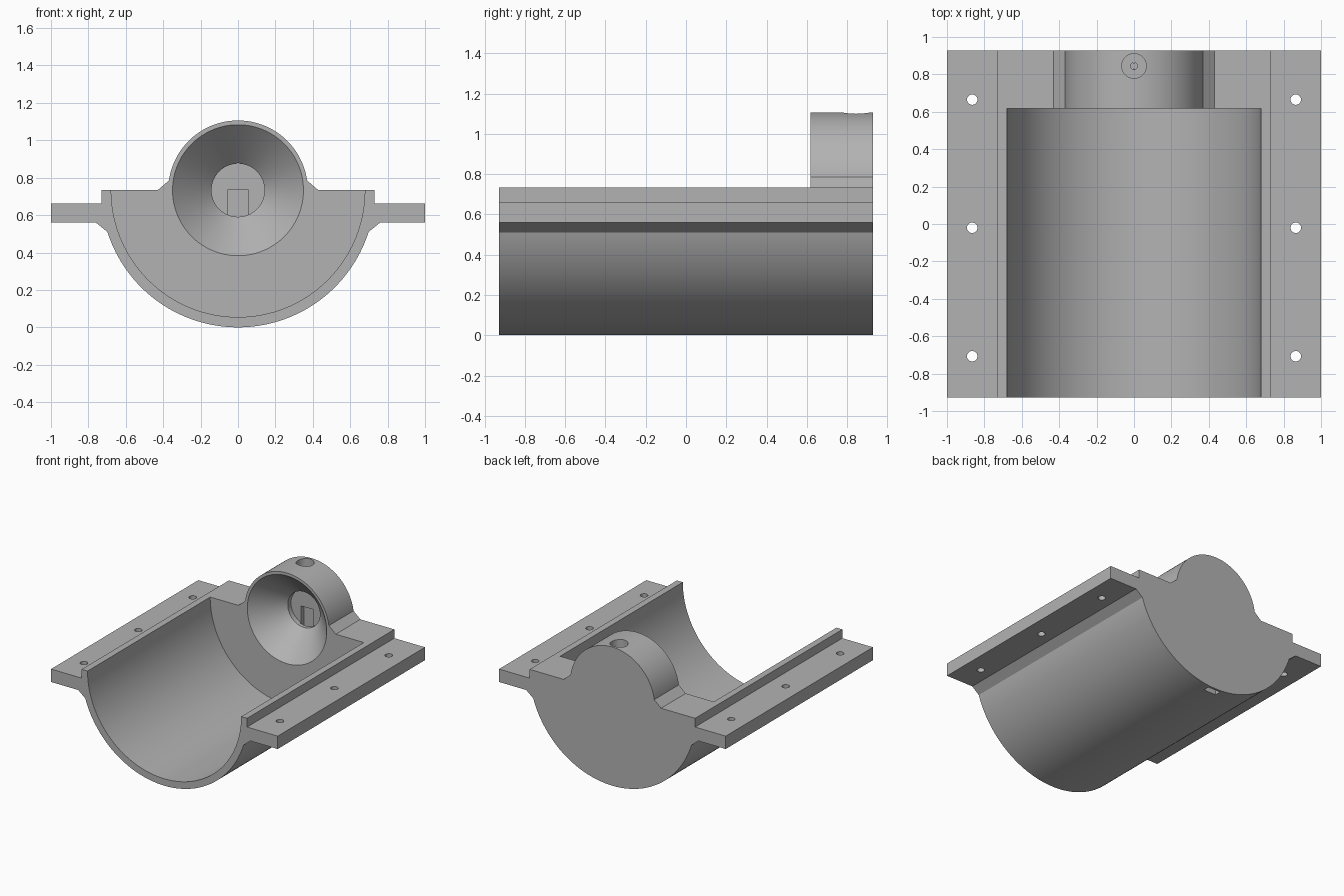
import bpy, bmesh
from math import sin, cos, radians, pi
from mathutils import Matrix, Vector

if "Cube" in bpy.data.objects:
    bpy.data.objects.remove(bpy.data.objects["Cube"])

AXIS = 0.733          # height of the cylinder axis
FRONT, WALL, BACK = -0.928, 0.618, 0.928

grey = bpy.data.materials.new("plain grey")
grey.use_nodes = True
grey.diffuse_color = (0.45, 0.45, 0.45, 1)
grey.node_tree.nodes["Principled BSDF"].inputs["Base Color"].default_value = (0.45, 0.45, 0.45, 1)


def make_object(name, bm):
    bmesh.ops.recalc_face_normals(bm, faces=bm.faces)
    mesh = bpy.data.meshes.new(name)
    bm.to_mesh(mesh)
    bm.free()
    mesh.materials.append(grey)
    obj = bpy.data.objects.new(name, mesh)
    bpy.context.collection.objects.link(obj)
    return obj


def arc(radius, start, end, steps):
    angles = [radians(start + (end - start) * i / steps) for i in range(steps + 1)]
    return [(radius * cos(a), AXIS + radius * sin(a)) for a in angles]


def extrude(name, half, y0, y1):
    """Mirror a half outline in x and extrude it along y."""
    left = [(-x, z) for x, z in reversed(half) if x > 1e-4]
    bm = bmesh.new()
    face = bm.faces.new([bm.verts.new((x, y0, z)) for x, z in half + left])
    moved = bmesh.ops.extrude_face_region(bm, geom=[face])["geom"]
    bmesh.ops.translate(bm, vec=(0, y1 - y0, 0),
                        verts=[v for v in moved if isinstance(v, bmesh.types.BMVert)])
    return make_object(name, bm)


def lathe(name, profile, matrix, sides):
    """Spin (radius, height) points about the local z axis."""
    bm = bmesh.new()
    rings = [[bm.verts.new((r * cos(2 * pi * i / sides), r * sin(2 * pi * i / sides), h))
              for i in range(sides)] for r, h in profile]
    for low, high in zip(rings, rings[1:]):
        for i in range(sides):
            j = (i + 1) % sides
            bm.faces.new((low[i], low[j], high[j], high[i]))
    bm.faces.new(rings[0])
    bm.faces.new(rings[-1])
    bm.transform(matrix)
    return make_object(name, bm)


def box(name, low, high):
    low, high = Vector(low), Vector(high)
    bm = bmesh.new()
    bmesh.ops.create_cube(bm, size=1)
    bm.transform(Matrix.Translation((low + high) / 2) @ Matrix.Diagonal((*(high - low), 1)))
    return make_object(name, bm)


def cut(target, cutter):
    mod = target.modifiers.new("cut", "BOOLEAN")
    mod.operation, mod.solver, mod.object = "DIFFERENCE", "EXACT", cutter
    cutter.hide_render = True
    bpy.context.view_layer.update()
    bpy.context.view_layer.objects.active = target
    bpy.ops.object.modifier_apply(modifier=mod.name)
    bpy.data.objects.remove(cutter)


# Shared outer outline: round belly, gusset, side flange and raised lip
outer = arc(AXIS, -90, -17.7, 40) + [(0.76, 0.56), (1, 0.56), (1, 0.663),
                                     (0.73, 0.663), (0.73, AXIS)]

# Open trough, and the solid end wall with its round housing
trough = extrude("trough", outer + arc(0.678, 0, -90, 48), FRONT, WALL)
end_wall = extrude("end_wall", outer + [(0.43, AXIS)] + arc(0.373, 8, 90, 44), WALL, BACK)

# Funnel and bore in the end wall
along_y = Matrix.Translation((0, 0, AXIS)) @ Matrix.Rotation(-pi / 2, 4, "X")
cut(end_wall, lathe("funnel_cutter",
                    [(0.36, WALL - 0.01), (0.142, 0.83), (0.142, 0.87)], along_y, 96))

# Slot from the bore floor down through the belly
cut(end_wall, box("slot_cutter", (-0.055, 0.86, -0.05), (0.055, 0.91, AXIS)))

# Stepped screw hole in the top of the housing
cut(end_wall, lathe("screw_cutter",
                    [(0.018, 0.8), (0.018, 0.99), (0.066, 0.99), (0.066, 1.2)],
                    Matrix.Translation((0, 0.845, 0)), 32))

# Bolt holes through the flanges
for y, part in ((-0.707, trough), (-0.02, trough), (0.665, end_wall)):
    for side in (-1, 1):
        cut(part, lathe("bolt_cutter", [(0.028, 0.4), (0.028, 0.8)],
                        Matrix.Translation((side * 0.865, y, 0)), 24))

# Smooth curved faces, keep edges sharp
for part in (trough, end_wall):
    bpy.ops.object.select_all(action="DESELECT")
    part.select_set(True)
    bpy.context.view_layer.objects.active = part
    bpy.ops.object.shade_smooth_by_angle(angle=radians(25))
